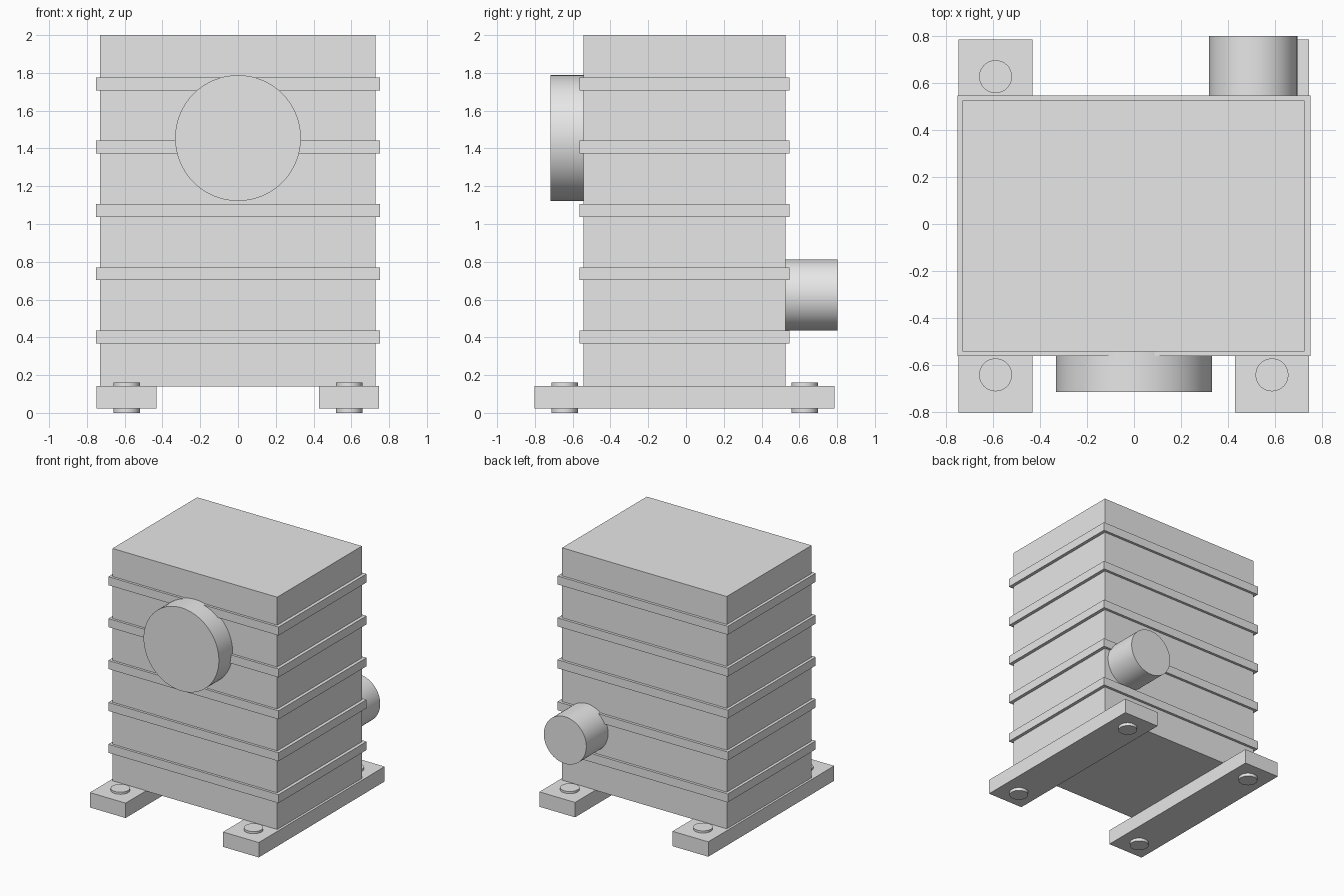
import bpy
import math

cube = bpy.data.objects.get("Cube")
if cube:
    bpy.data.objects.remove(cube, do_unlink=True)

grey = bpy.data.materials.new("plain grey")
grey.use_nodes = True
COLOUR = (0.8, 0.8, 0.8, 1)
grey.diffuse_color = COLOUR
grey.node_tree.nodes["Principled BSDF"].inputs["Base Color"].default_value = COLOUR


def box(name, x, y, z):
    """Box spanning the given (low, high) ranges."""
    spans = (x, y, z)
    bpy.ops.mesh.primitive_cube_add(size=1, location=[sum(s) / 2 for s in spans])
    ob = bpy.context.object
    ob.name = name
    ob.scale = [s[1] - s[0] for s in spans]
    bpy.ops.object.transform_apply(location=False, rotation=False, scale=True)
    ob.data.materials.append(grey)
    return ob


def cylinder(name, radius, depth, location, along_y=False):
    bpy.ops.mesh.primitive_cylinder_add(
        vertices=64, radius=radius, depth=depth, location=location,
        rotation=(math.pi / 2 if along_y else 0, 0, 0))
    ob = bpy.context.object
    ob.name = name
    ob.data.materials.append(grey)
    bpy.ops.object.shade_smooth_by_angle(angle=math.radians(30))
    return ob


# Main housing
box("housing", (-0.73, 0.727), (-0.543, 0.527), (0.14, 2))

# Evenly spaced bands wrapped around the housing
for i in range(5):
    z = 0.402 + i * 0.335
    box(f"band_{i + 1}", (-0.753, 0.753), (-0.563, 0.548), (z - 0.034, z + 0.034))

# Round port on the front and pipe stub on the back
cylinder("front_port", 0.333, 0.217, (0, -0.6085, 1.455), along_y=True)
cylinder("back_pipe", 0.188, 0.302, (0.508, 0.651, 0.625), along_y=True)

# Mounting rails, each with a bolt through both ends
for side, x in (("right", -0.59), ("left", 0.588)):
    box(f"{side}_rail", (x - 0.158, x + 0.158), (-0.803, 0.787), (0.024, 0.143))
    for end, y in (("front", -0.643), ("back", 0.628)):
        cylinder(f"{side}_{end}_bolt", 0.07, 0.16, (x, y, 0.08))
